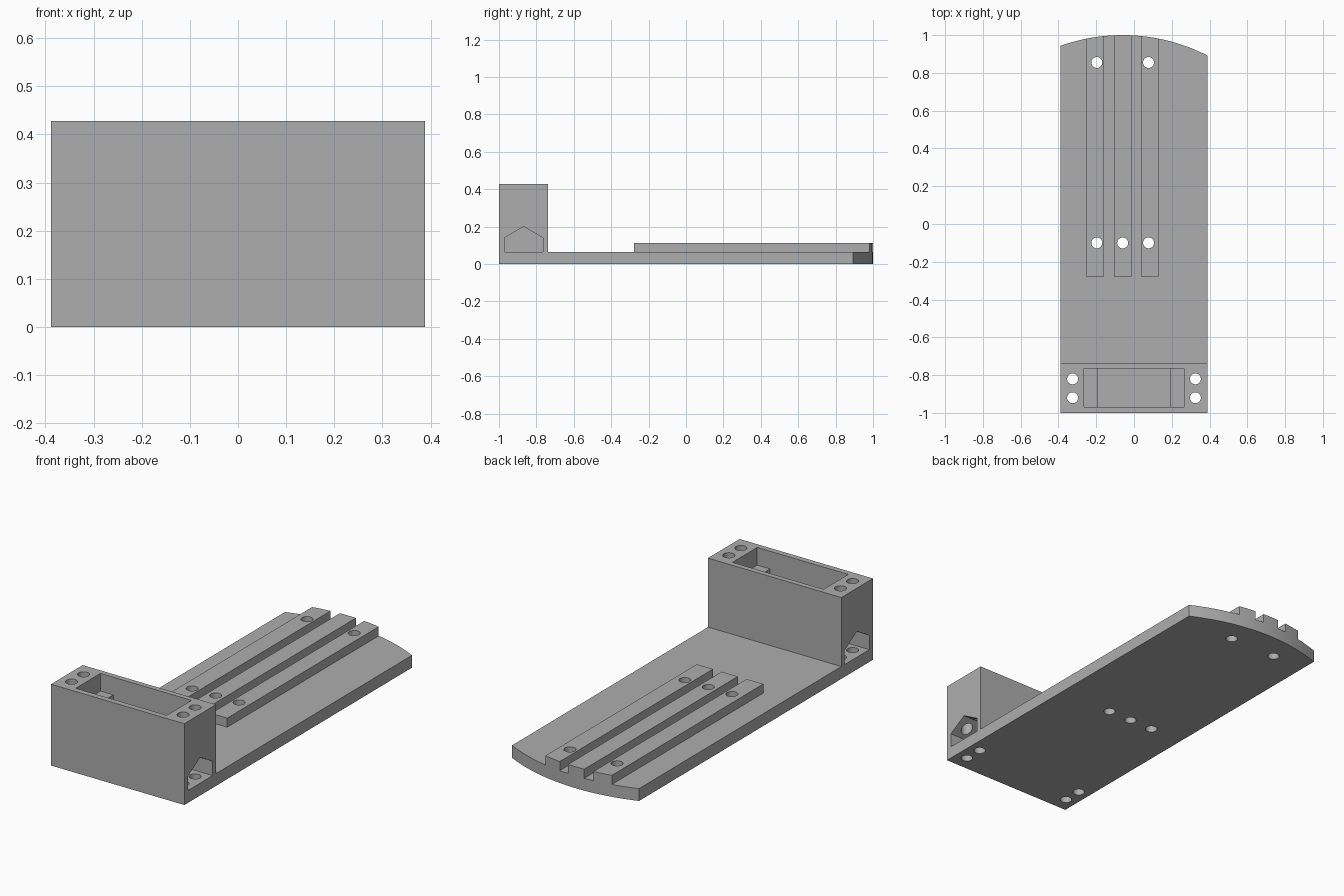
import bpy, bmesh, math

if "Cube" in bpy.data.objects:
    bpy.data.objects.remove(bpy.data.objects["Cube"])

grey = bpy.data.materials.new("light grey")
grey.diffuse_color = (0.42, 0.42, 0.42, 1)
grey.use_nodes = True
grey.node_tree.nodes["Principled BSDF"].inputs["Base Color"].default_value = grey.diffuse_color


def prism(name, points, lift):
    """Solid made by sweeping a planar outline along a vector."""
    bm = bmesh.new()
    face = bm.faces.new([bm.verts.new(p) for p in points])
    out = bmesh.ops.extrude_face_region(bm, geom=[face])
    verts = [g for g in out["geom"] if isinstance(g, bmesh.types.BMVert)]
    bmesh.ops.translate(bm, verts=verts, vec=lift)
    bmesh.ops.recalc_face_normals(bm, faces=bm.faces)
    mesh = bpy.data.meshes.new(name)
    bm.to_mesh(mesh)
    bm.free()
    mesh.materials.append(grey)
    ob = bpy.data.objects.new(name, mesh)
    bpy.context.collection.objects.link(ob)
    return ob


def block(name, x0, x1, y0, y1, z0, z1):
    return prism(name, [(x0, y0, z0), (x1, y0, z0), (x1, y1, z0), (x0, y1, z0)],
                 (0, 0, z1 - z0))


def combine(tool, operation):
    """Apply a boolean to the mount and discard the tool."""
    mod = mount.modifiers.new(operation, 'BOOLEAN')
    mod.operation, mod.solver, mod.object = operation, 'EXACT', tool
    bpy.context.view_layer.objects.active = mount
    bpy.ops.object.modifier_apply(modifier=mod.name)
    bpy.data.objects.remove(tool)


W, TOP, PLATE = 0.388, 0.428, 0.065

# Oversized plate, motor housing and rails, trimmed to the outline below
mount = block("motor_mount", -0.5, 0.5, -1.1, 1.1, -0.1, PLATE)
combine(block("housing", -0.45, 0.45, -1.05, -0.737, -0.05, 0.5), 'UNION')
for x0, x1 in ((-0.255, -0.158), (-0.107, -0.013), (0.038, 0.132)):
    combine(block("rail", x0, x1, -0.278, 1.05, 0.02, 0.113), 'UNION')

# Outline with the shallow curved back edge
cx, r, n = -0.06, 0.985, 32
outline = [(-W, -1, 0), (W, -1, 0)]
for i in range(n + 1):
    x = W - 2 * W * i / n
    outline.append((x, 1 - r + math.sqrt(r * r - (x - cx) ** 2), 0))
combine(prism("outline", outline, (0, 0, TOP)), 'INTERSECT')

# Stepped motor pocket: wide tab recess above a narrower deep well
combine(block("tab_recess", -0.265, 0.265, -0.97, -0.765, 0.335, 0.5), 'DIFFERENCE')
combine(block("deep_well", -0.19, 0.19, -0.97, -0.765, PLATE, 0.4), 'DIFFERENCE')

# Gabled openings in both ends of the housing
for s in (-1, 1):
    gable = [(-0.97, PLATE), (-0.765, PLATE), (-0.765, 0.14),
             (-0.8675, 0.2), (-0.97, 0.14)]
    combine(prism("gable_opening", [(s * 0.265, y, z) for y, z in gable],
                  (s * 0.2, 0, 0)), 'DIFFERENCE')

# Vertical screw holes through the housing and the rails
holes = [(s * 0.325, y) for s in (-1, 1) for y in (-0.82, -0.92)]
holes += [(-0.197, -0.1), (-0.06, -0.1), (0.077, -0.1), (-0.197, 0.855), (0.077, 0.855)]
for x, y in holes:
    ring = [(x + 0.029 * math.cos(math.tau * k / 32),
             y + 0.029 * math.sin(math.tau * k / 32), -0.1) for k in range(32)]
    combine(prism("screw_hole", ring, (0, 0, 0.7)), 'DIFFERENCE')

bpy.ops.object.select_all(action='DESELECT')
mount.select_set(True)
bpy.context.view_layer.objects.active = mount
bpy.ops.object.shade_smooth_by_angle(angle=math.radians(25))
